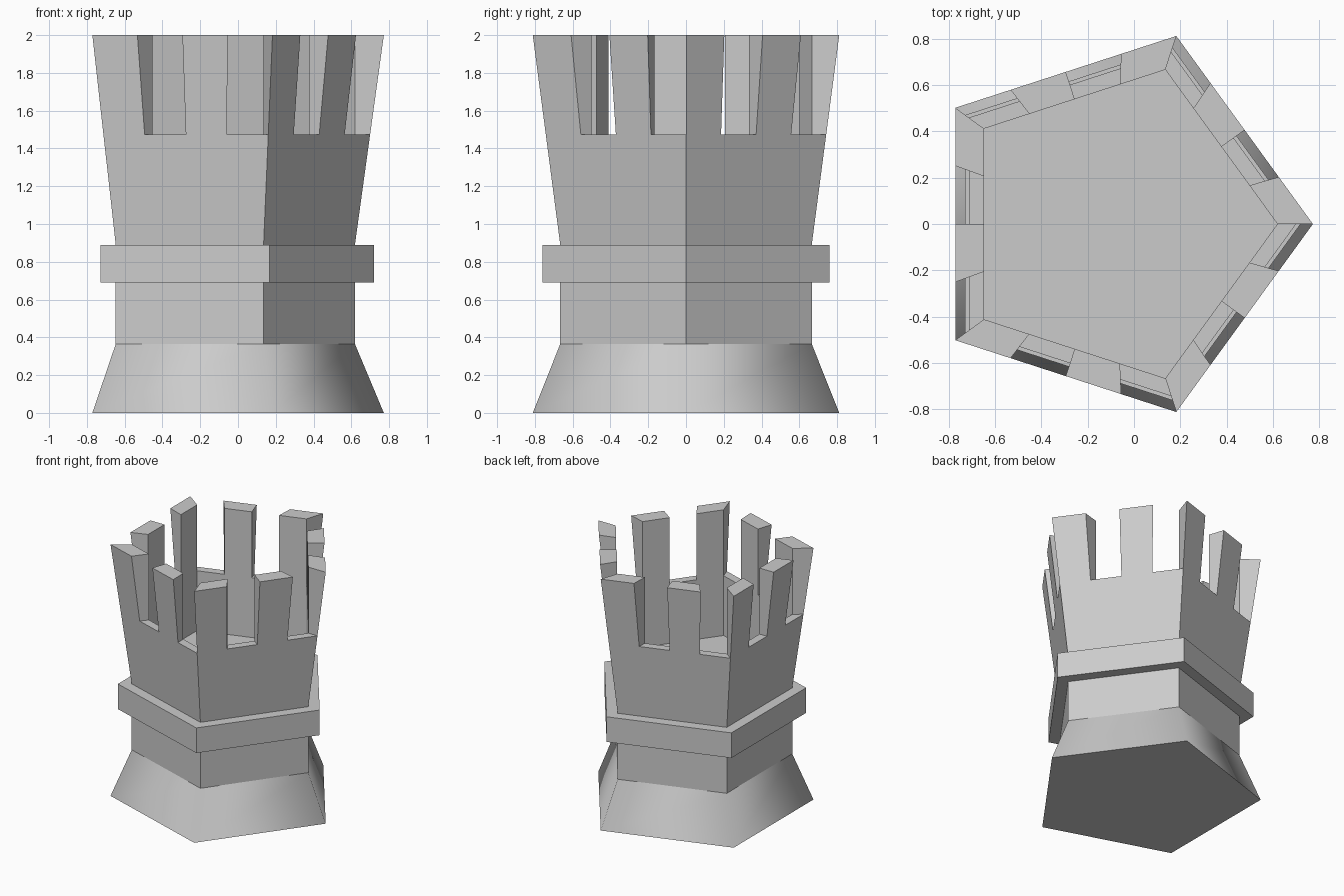
import bpy, bmesh, math

if "Cube" in bpy.data.objects:
    bpy.data.objects.remove(bpy.data.objects["Cube"])

CX = -0.081          # pentagon centre, so the bounds are centred on x = 0
TOP_R, MID_R, BAND_R = 0.853, 0.70, 0.80
Z_BASE, Z_BAND, Z_CROWN, Z_FLOOR, Z_NOTCH, Z_TOP = 0.365, 0.69, 0.89, 1.0, 1.475, 2.0


def ring(bm, r, z, div=1):
    """Pentagon loop with a corner on +x, each side split into div parts."""
    c = [(CX + r * math.cos(math.tau * i / 5), r * math.sin(math.tau * i / 5)) for i in range(6)]
    return [bm.verts.new((c[i][0] + (c[i + 1][0] - c[i][0]) * k / div,
                          c[i][1] + (c[i + 1][1] - c[i][1]) * k / div, z))
            for i in range(5) for k in range(div)]


def finish(bm, name):
    loose = [v for v in bm.verts if not v.link_faces]
    bmesh.ops.delete(bm, geom=loose, context='VERTS')
    bmesh.ops.recalc_face_normals(bm, faces=bm.faces[:])
    me = bpy.data.meshes.new(name)
    bm.to_mesh(me)
    bm.free()
    ob = bpy.data.objects.new(name, me)
    bpy.context.collection.objects.link(ob)
    return ob


def prism(name, r0, z0, r1, z1, smooth=False):
    bm = bmesh.new()
    a, b = ring(bm, r0, z0), ring(bm, r1, z1)
    for i in range(5):
        j = (i + 1) % 5
        bm.faces.new((a[i], a[j], b[j], b[i])).smooth = smooth
    for cap in (bm.faces.new(a), bm.faces.new(b)):
        for e in cap.edges:
            e.smooth = False      # caps stay crisp
    return finish(bm, name)


# Flared foot, shaft and projecting band
prism("foot", TOP_R, 0, MID_R, Z_BASE, smooth=True)
prism("shaft", MID_R, Z_BASE, MID_R, Z_BAND)
prism("band", BAND_R, Z_BAND, BAND_R, Z_CROWN)

# Flared crown: 20 segments, alternately merlon and notch
bm = bmesh.new()
N, DIV = 20, 4
o0 = ring(bm, MID_R, Z_CROWN, DIV)
o1 = ring(bm, MID_R + (TOP_R - MID_R) * (Z_NOTCH - Z_CROWN) / (Z_TOP - Z_CROWN), Z_NOTCH, DIV)
o2 = ring(bm, TOP_R, Z_TOP, DIV)
i0 = ring(bm, MID_R, Z_FLOOR, DIV)
i1 = ring(bm, MID_R, Z_NOTCH, DIV)
i2 = ring(bm, MID_R, Z_TOP, DIV)
for i in range(N):
    j = (i + 1) % N
    quads = [(o0[i], o0[j], o1[j], o1[i]), (i0[j], i0[i], i1[i], i1[j])]
    if i % 2 == 0:                                   # merlon
        quads += [(o1[i], o1[j], o2[j], o2[i]), (i1[j], i1[i], i2[i], i2[j]),
                  (o2[i], o2[j], i2[j], i2[i])]
    else:                                            # notch floor
        quads.append((o1[i], o1[j], i1[j], i1[i]))
    quads.append((o1[i], o2[i], i2[i], i1[i]))       # merlon flank
    for q in quads:
        bm.faces.new(q)
bm.faces.new(i0)                                     # crown floor
bm.faces.new(o0)
finish(bm, "crown")
